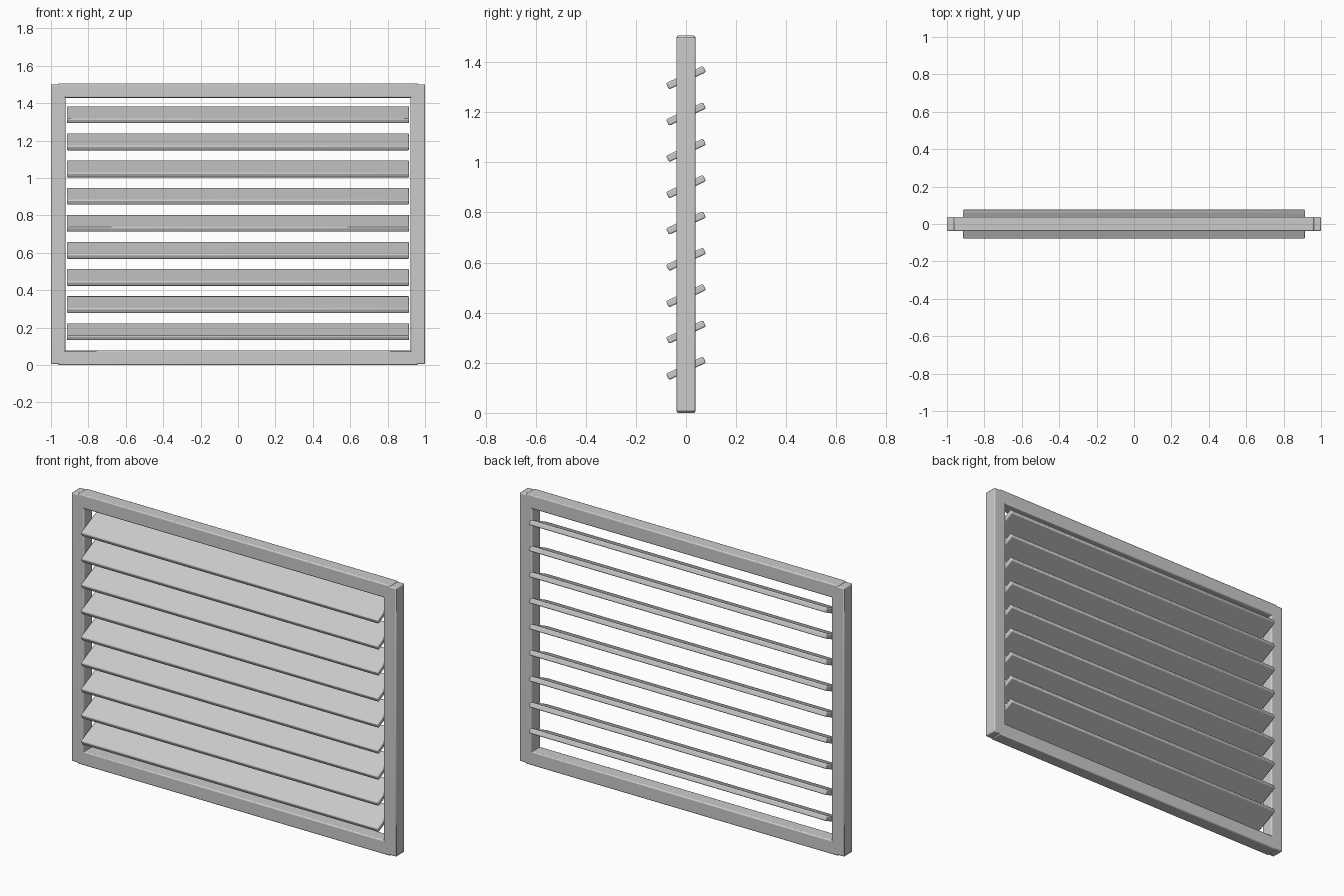
import bpy
from math import radians

cube = bpy.data.objects.get("Cube")
if cube:
    bpy.data.objects.remove(cube, do_unlink=True)

WIDTH, HEIGHT = 2.0, 1.506
BAR = 0.077            # frame bar width
DEPTH = 0.075          # frame depth
SLATS, PITCH, LOWEST = 9, 0.145, 0.175

grey = bpy.data.materials.new("light grey")
grey.use_nodes = True
colour = (0.6, 0.6, 0.6, 1.0)
grey.diffuse_color = colour
grey.node_tree.nodes["Principled BSDF"].inputs["Base Color"].default_value = colour


def bar(name, size, location, bevel, tilt=0.0):
    """Box with softened edges, tilted about x."""
    bpy.ops.mesh.primitive_cube_add(size=1, location=location)
    obj = bpy.context.object
    obj.name = name
    obj.scale = size
    bpy.ops.object.transform_apply(location=False, rotation=False, scale=True)
    obj.rotation_euler.x = tilt
    mod = obj.modifiers.new("Soft edges", "BEVEL")
    mod.width = bevel
    mod.segments = 2
    obj.data.materials.append(grey)
    bpy.ops.object.shade_smooth_by_angle(angle=radians(30))
    return obj


# Upright frame bars, a touch shorter than the rails
for side, name in ((1, "left_stile"), (-1, "right_stile")):
    bar(name, (BAR, DEPTH, HEIGHT - 0.01),
        (side * (WIDTH - BAR) / 2, 0, HEIGHT / 2), 0.006)

# Horizontal rails, lapped halfway into the stiles
for z, name in ((BAR / 2, "bottom_rail"), (HEIGHT - BAR / 2, "top_rail")):
    bar(name, (WIDTH - BAR, DEPTH, BAR), (0, 0, z), 0.006)

# Tilted slats, front edge low
for i in range(SLATS):
    bar(f"slat_{i + 1}", (1.83, 0.163, 0.028),
        (0, 0, LOWEST + 0.003 + i * PITCH), 0.006, radians(25))
